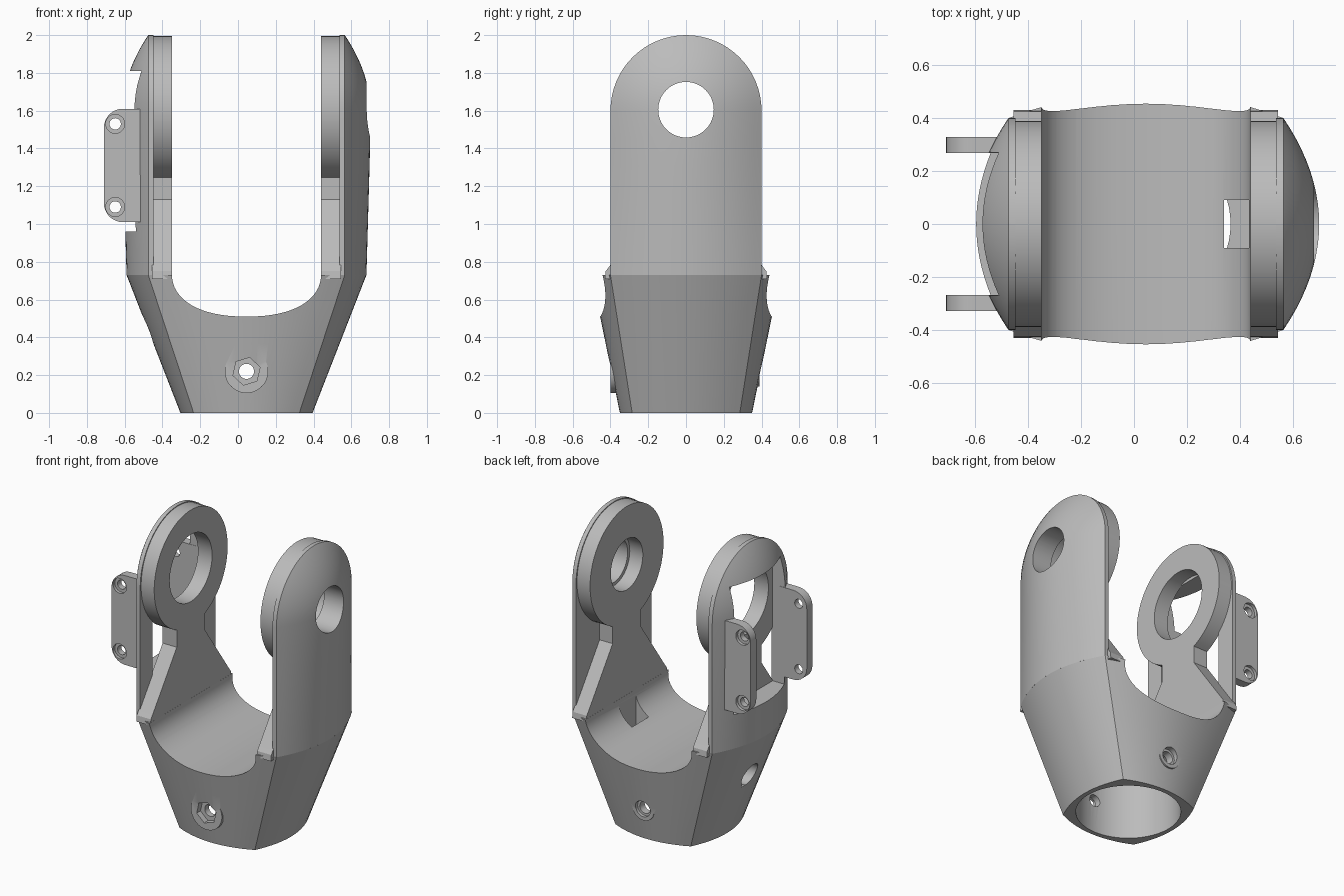
import bpy, bmesh, math
from mathutils import Matrix, Vector

if "Cube" in bpy.data.objects:
    bpy.data.objects.remove(bpy.data.objects["Cube"], do_unlink=True)

CX = 0.045      # middle of the fork
PIVOT = 1.605   # height of the pivot axis
SHOULDER = 0.73  # height where the arms begin

grey = bpy.data.materials.new("light_grey")
grey.use_nodes = True
grey.diffuse_color = (0.5, 0.5, 0.5, 1)
grey.node_tree.nodes["Principled BSDF"].inputs["Base Color"].default_value = (0.5, 0.5, 0.5, 1)


def loft(name, loops):
    """Closed solid through matching loops of points."""
    bm = bmesh.new()
    rows = [[bm.verts.new(p) for p in loop] for loop in loops]
    n = len(rows[0])
    for a, b in zip(rows, rows[1:]):
        for i in range(n):
            j = (i + 1) % n
            bm.faces.new((a[i], a[j], b[j], b[i]))
    bm.faces.new(rows[0])
    bm.faces.new(rows[-1])
    bmesh.ops.recalc_face_normals(bm, faces=bm.faces)
    mesh = bpy.data.meshes.new(name)
    bm.to_mesh(mesh)
    bm.free()
    mesh.materials.append(grey)
    obj = bpy.data.objects.new(name, mesh)
    bpy.context.collection.objects.link(obj)
    return obj


def prism(name, profile, axis, a, b):
    """Extrude a 2D profile along x (y, z points) or y (x, z points)."""
    place = (lambda p, t: (t, p[0], p[1])) if axis == "x" else (lambda p, t: (p[0], t, p[1]))
    return loft(name, [[place(p, t) for p in profile] for t in (a, b)])


def circle(u, v, r, n=48, start=0.0):
    return [(u + r * math.cos(start + math.tau * i / n),
             v + r * math.sin(start + math.tau * i / n)) for i in range(n)]


def box(u0, u1, v0, v1):
    return [(u0, v0), (u1, v0), (u1, v1), (u0, v1)]


def combine(obj, tool, operation="DIFFERENCE"):
    """Apply a boolean with the tool, then discard the tool."""
    mod = obj.modifiers.new("combine", "BOOLEAN")
    mod.operation, mod.solver, mod.object = operation, "EXACT", tool
    bpy.context.view_layer.objects.active = obj
    bpy.ops.object.modifier_apply(modifier=mod.name)
    bpy.data.objects.remove(tool, do_unlink=True)


# Tapered body: a four-sided section with bulging sides
def body_section(z, n=14):
    t = z / SHOULDER
    mix = lambda a, b: a + (b - a) * t
    w, d = mix(0.28, 0.52), mix(0.285, 0.40)
    bulge_x, bulge_y = mix(0.07, 0.115), mix(0.065, 0.10)
    pts = []
    for i in range(n):
        s = 2 * i / n - 1
        pts.append((w * s, -d - bulge_y * (1 - s * s)))
    for i in range(n):
        s = 2 * i / n - 1
        pts.append((w + bulge_x * (1 - s * s), d * s))
    pts += [(-x, -y) for x, y in pts]
    return [(CX + x, y, z) for x, y in pts]


body = loft("body", [body_section(SHOULDER * i / 6) for i in range(7)])
combine(body, prism("front_boss", circle(CX, 0.22, 0.115), "y", -0.40, -0.335), "UNION")
combine(body, prism("back_boss", circle(CX, 0.22, 0.08), "y", 0.335, 0.39), "UNION")

# Saddle: a rounded trough across the body
saddle = [(CX + 0.395, 1.0), (CX - 0.395, 1.0)]
for i in range(33):
    a = math.pi * i / 32
    c, s = math.cos(a), math.sin(a)
    saddle.append((CX - 0.395 * math.copysign(abs(c) ** 0.88, c), 0.74 - 0.23 * s ** 0.88))
combine(body, prism("saddle_cut", saddle, "y", -1, 1))

# Bore, cable slot, side hole, bolt hole and nut pocket
bore = loft("bore_cut", [[(x, y, z) for x, y in circle(CX, 0, 0.32, 64)] for z in (-0.1, 0.455)])
combine(body, bore)
combine(body, prism("slot_cut", box(0.34, 0.435, 0.42, 0.9), "y", -0.09, 0.09))
combine(body, prism("side_hole_cut", circle(0, 0.44, 0.075), "x", -0.8, -0.2))
combine(body, prism("bolt_cut", circle(CX, 0.22, 0.04, 32), "y", -1, 1))
combine(body, prism("nut_cut", circle(CX, 0.22, 0.075, 6, 0.3), "y", -1, -0.36))
combine(body, prism("washer_cut", circle(CX, 0.22, 0.055, 32), "y", 0.37, 1))


# Arm shells: flat inside, domed outside, arched top
def arm_row(side, z, w, n=20):
    pts = []
    for i in range(n + 1):
        y = w * (2 * i / n - 1)
        r = min(1.0, math.hypot(y, max(0, z - 1.6)) / 0.4)
        bulge = 0.115 + 0.02 * min(1, (z - SHOULDER) / 0.7)
        pts.append((CX + side * (0.52 + bulge * (1 - r * r)), y, z))
    inner = CX + side * 0.492
    return pts + [(inner, w, z), (inner, -w, z)]


def arm(name, side):
    rows = [(SHOULDER + 0.87 * i / 6, 0.4) for i in range(6)]
    for i in range(17):
        a = math.pi / 2 * i / 16
        rows.append((1.6 + 0.4 * math.sin(a), max(0.4 * math.cos(a), 0.002)))
    return loft(name, [arm_row(side, z, w) for z, w in rows])


# Inner plates: pivot ring, narrow neck and flared foot
def inner_plate(name, side, hole):
    radius, neck = 0.39, 0.15
    gap = math.asin(neck / radius)
    start = -math.pi / 2 + gap
    sweep = math.tau - 2 * gap
    outline = [(radius * math.cos(start + sweep * i / 60),
                PIVOT + radius * math.sin(start + sweep * i / 60)) for i in range(61)]
    foot = [(neck, 1.13), (0.395, 0.79), (0.425, 0.75), (0.43, 0.71)]
    outline += [(-y, z) for y, z in foot] + foot[::-1]
    plate = prism(name, outline, "x", CX + side * 0.395, CX + side * 0.50)
    combine(plate, prism("ring_cut", circle(0, PIVOT, hole, 64), "x", -1, 1))
    return plate


# Ring rims that fill the depth between plate and shell
left_arm, right_arm = arm("left_arm", 1), arm("right_arm", -1)
left_plate = inner_plate("left_ring_plate", 1, 0.17)
right_plate = inner_plate("right_ring_plate", -1, 0.225)
combine(left_arm, prism("pivot_cut", circle(0, PIVOT, 0.147, 64), "x", 0, 1))
combine(right_arm, prism("window_cut", box(-0.27, 0.27, 0.96, 1.81), "x", -1, -0.2))


# Mounting flanges beside the window
def flange(name, side):
    x0, x1, z0, z1, r = -0.71, -0.50, 1.01, 1.61, 0.1
    outline = [(x1, z0), (x1, z1)]
    for cz, first in ((z1 - r, 90), (z0 + r, 180)):
        for i in range(9):
            a = math.radians(first + 90 * i / 8)
            outline.append((x0 + r + r * math.cos(a), cz + r * math.sin(a)))
    obj = prism(name, outline, "y", side * 0.268, side * 0.328)
    for z in (1.09, 1.53):
        combine(obj, prism("screw_cut", circle(-0.65, z, 0.03, 24), "y", -1, 1))
        combine(obj, prism("head_cut", circle(-0.65, z, 0.05, 32), "y", side * 0.308, side))
    return obj


parts = [body, left_arm, right_arm, left_plate, right_plate,
         flange("front_flange", -1), flange("back_flange", 1)]

# Smooth curved faces, keep edges crisp
for obj in bpy.context.scene.objects:
    obj.select_set(obj in parts)
bpy.context.view_layer.objects.active = body
bpy.ops.object.shade_smooth_by_angle(angle=math.radians(28))
